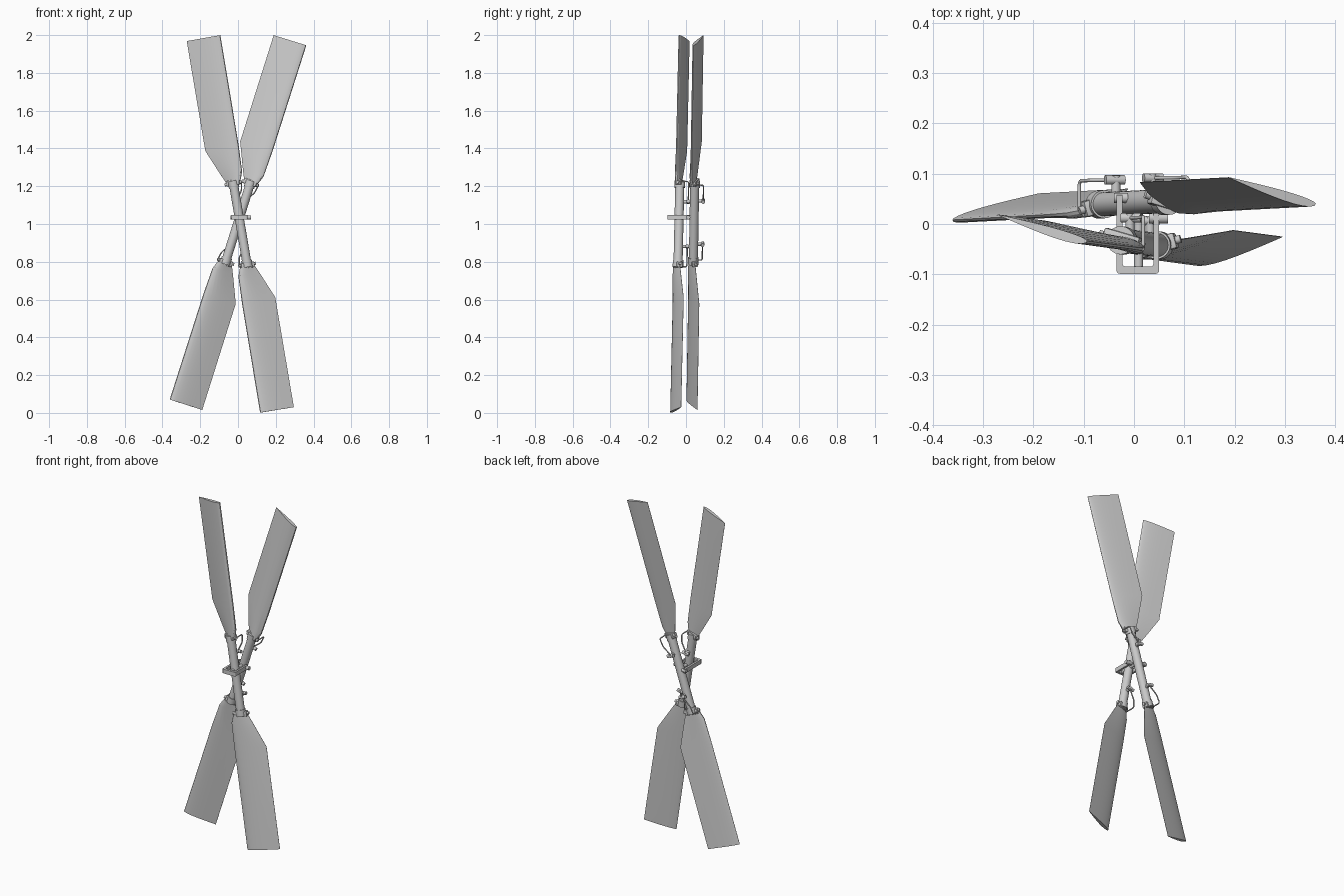
import bpy, bmesh, math
from mathutils import Matrix, Vector

if "Cube" in bpy.data.objects:
    bpy.data.objects.remove(bpy.data.objects["Cube"])


def finish(name, bm, mat):
    bmesh.ops.recalc_face_normals(bm, faces=bm.faces)
    me = bpy.data.meshes.new(name)
    bm.to_mesh(me)
    bm.free()
    ob = bpy.data.objects.new(name, me)
    bpy.context.collection.objects.link(ob)
    ob.matrix_world = mat
    bpy.ops.object.select_all(action='DESELECT')
    ob.select_set(True)
    bpy.context.view_layer.objects.active = ob
    bpy.ops.object.shade_smooth_by_angle(angle=math.radians(25))
    return ob


def cylinder(name, p, q, r, mat, sides=24):
    p, q = Vector(p), Vector(q)
    rot = (q - p).to_track_quat('Z', 'Y').to_matrix().to_4x4()
    bm = bmesh.new()
    bmesh.ops.create_cone(bm, cap_ends=True, segments=sides, radius1=r, radius2=r,
                          depth=(q - p).length,
                          matrix=Matrix.Translation((p + q) / 2) @ rot)
    return finish(name, bm, mat)


def box(name, centre, size, mat, bevel=0.004):
    bm = bmesh.new()
    bmesh.ops.create_cube(bm, size=1, matrix=Matrix.Translation(centre) @ Matrix.Diagonal((*size, 1)))
    bmesh.ops.bevel(bm, geom=bm.edges[:], offset=bevel, segments=2, affect='EDGES', profile=0.5)
    return finish(name, bm, mat)


def rod(name, pts, r, mat, fillet=0.012):
    pts = [Vector(p) for p in pts]
    path = [pts[0]]
    for a, b, c in zip(pts, pts[1:], pts[2:]):
        s = b + (a - b).normalized() * fillet
        e = b + (c - b).normalized() * fillet
        for i in range(6):
            t = i / 5
            path.append(s * (1 - t) ** 2 + b * 2 * t * (1 - t) + e * t * t)
    path.append(pts[-1])
    cu = bpy.data.curves.new(name, 'CURVE')
    cu.dimensions = '3D'
    cu.bevel_depth, cu.bevel_resolution, cu.use_fill_caps = r, 3, True
    sp = cu.splines.new('POLY')
    sp.points.add(len(path) - 1)
    for pt, co in zip(sp.points, path):
        pt.co = (*co, 1)
    ob = bpy.data.objects.new(name, cu)
    bpy.context.collection.objects.link(ob)
    ob.matrix_world = mat


def section(lead, trail, thick, z, n=12):
    # airfoil outline, bulging mostly towards the front and pitched about the spar
    chord = [0.5 - 0.5 * math.cos(math.pi * i / n) for i in range(n + 1)]

    def half(s):
        return thick * (2.6 * math.sqrt(s) * (1 - s) * (1 - 0.35 * s) + 0.04 * s)
    loop = [(s, -half(s)) for s in chord] + [(s, 0.5 * half(s)) for s in chord[:0:-1]]
    return [(-(lead + (trail - lead) * s), y + 0.29 * (lead + (trail - lead) * s), z) for s, y in loop]


def blade(name, mat):
    bm = bmesh.new()
    rings = [[bm.verts.new(co) for co in section(*args)] for args in (
        (-0.040, 0.038, 0.021, 0.228), (-0.056, 0.058, 0.020, 0.272),
        (-0.061, 0.118, 0.016, 0.413), (-0.063, 0.118, 0.015, 1.003))]
    k = len(rings[0])
    for a, b in zip(rings, rings[1:]):
        for i in range(k):
            bm.faces.new((a[i], a[(i + 1) % k], b[(i + 1) % k], b[i]))
    bm.faces.new(rings[0])
    bm.faces.new(rings[-1])
    return finish(name, bm, mat)


def rotor(label, centre, angle, tilt):
    hub = Matrix.Translation(centre) @ Matrix.Rotation(math.radians(angle), 4, 'Y') @ Matrix.Rotation(-tilt, 4, 'X')
    cylinder(label + "_hub_tube", (0, 0, -0.215), (0, 0, 0.215), 0.024, hub, 32)
    for side, turn in (("upper", 0), ("lower", math.pi)):
        m = hub @ Matrix.Rotation(turn, 4, 'Y')
        n = f"{label}_{side}_"
        blade(n + "blade", m)
        # root cuff with its cross bolt
        cylinder(n + "cuff_ring", (0, 0, 0.195), (0, 0, 0.232), 0.028, m, 32)
        pitch = m @ Matrix.Rotation(-0.28, 4, 'Z')
        box(n + "cuff_block", (0, 0, 0.222), (0.074, 0.032, 0.03), pitch)
        cylinder(n + "cuff_bolt", (-0.047, 0, 0.218), (0.047, 0, 0.218), 0.008, pitch, 16)
        # bent pitch link and its anchor on the tube
        rod(n + "pitch_link", [(0.044, -0.012, 0.222), (0.044, 0.047, 0.222),
                               (0.036, 0.047, 0.175), (0.004, 0.047, 0.13)], 0.0035, m)
        cylinder(n + "anchor_stub", (0.0, 0.015, 0.12), (0.0, 0.056, 0.12), 0.009, m, 16)
        cylinder(n + "anchor_pin", (-0.018, 0.047, 0.12), (0.022, 0.047, 0.12), 0.0095, m, 16)


rotor("front_rotor", (0.012, -0.0375, 1.0), -9.6, 0.022)
rotor("rear_rotor", (0.0, 0.0425, 1.008), 17.5, 0.016)

# central shaft joining both hubs
I = Matrix.Identity(4)
cylinder("drive_shaft", (0.009, -0.09, 1.035), (0.009, 0.065, 1.035), 0.009, I)

# U-shaped yoke wrapped round the front hub
bm = bmesh.new()
outline = [(-0.035, 0.058), (-0.035, -0.099), (0.05, -0.099), (0.05, 0.022),
           (0.039, 0.022), (0.039, -0.085), (-0.023, -0.085), (-0.023, 0.058)]
face = bm.faces.new([bm.verts.new((x, y, 1.023)) for x, y in outline])
ext = bmesh.ops.extrude_face_region(bm, geom=[face])
bmesh.ops.translate(bm, vec=(0, 0, 0.025), verts=[v for v in ext['geom'] if isinstance(v, bmesh.types.BMVert)])
corners = [e for e in bm.edges if abs(e.verts[0].co.z - e.verts[1].co.z) > 0.01 and e.verts[0].co.y < 0]
bmesh.ops.bevel(bm, geom=corners, offset=0.007, segments=4, affect='EDGES', profile=0.5)
finish("yoke", bm, I)

# yoke pivots
cylinder("yoke_right_pivot", (0.03, 0.012, 1.035), (0.068, 0.012, 1.035), 0.011, I)
cylinder("yoke_left_pivot", (-0.04, 0.052, 1.035), (-0.012, 0.052, 1.035), 0.010, I)
